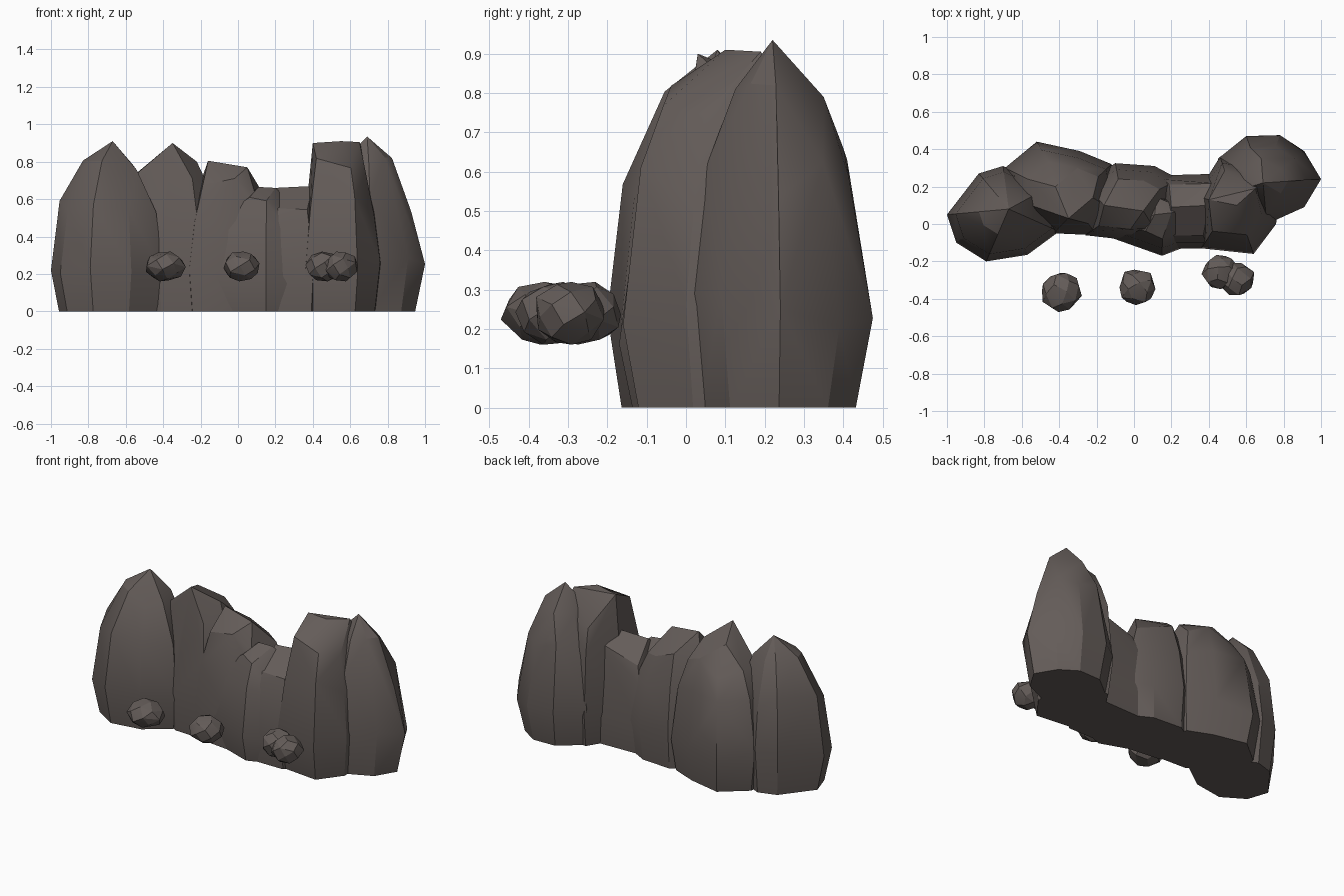
import bpy, bmesh, math, random
from mathutils import Vector

if "Cube" in bpy.data.objects:
    bpy.data.objects.remove(bpy.data.objects["Cube"])

random.seed(4)
stone = bpy.data.materials.new("dark stone")
stone.diffuse_color = (0.127, 0.107, 0.099, 1)
stone.use_nodes = True
stone.node_tree.nodes["Principled BSDF"].inputs["Base Color"].default_value = stone.diffuse_color


def hull_object(name, points, angle=25):
    """Chiselled rock: convex hull of a point cloud, soft facets."""
    bm = bmesh.new()
    for p in points:
        bm.verts.new(p)
    res = bmesh.ops.convex_hull(bm, input=bm.verts)
    junk = {v for v in res["geom_interior"] if isinstance(v, bmesh.types.BMVert)}
    bmesh.ops.delete(bm, geom=list(junk), context='VERTS')
    bmesh.ops.dissolve_limit(bm, angle_limit=math.radians(4), verts=bm.verts, edges=bm.edges)
    bmesh.ops.recalc_face_normals(bm, faces=bm.faces)
    me = bpy.data.meshes.new(name)
    bm.to_mesh(me)
    bm.free()
    me.materials.append(stone)
    ob = bpy.data.objects.new(name, me)
    bpy.context.collection.objects.link(ob)
    bpy.ops.object.select_all(action='DESELECT')
    ob.select_set(True)
    bpy.context.view_layer.objects.active = ob
    bpy.ops.object.shade_smooth_by_angle(angle=math.radians(angle))
    return ob


def boulder(name, outline, peaks, upper=0.45, shoulder=0.83, base=0.84, extra=()):
    """Tall rock: widest outline near z=0.25, drawn in to the peaks above."""
    peaks = [Vector(p) for p in peaks]
    c = sum(peaks, Vector()) / len(peaks)
    pts = peaks + [Vector(p) for p in extra]
    for frac, s in ((0, base), (0.27, 1.0), (0.62, shoulder), (0.85, upper)):
        for x, y in outline:
            wobble = 0 if frac < 0.1 else random.uniform(-0.05, 0.05)
            pts.append((c.x + (x - c.x) * s, c.y + (y - c.y) * s, c.z * frac + wobble))
    hull_object(name, pts)


# tall rocks of the wall, left to right
boulder("left_end_rock",
        [(-1, .05), (-.95, -.1), (-.79, -.2), (-.57, -.165), (-.4, -.04), (-.45, .2), (-.7, .31), (-.83, .27)],
        [(-.67, .08, .91)], 0.48, 0.86, 0.87)
boulder("left_rock",
        [(-.69, .3), (-.7, .1), (-.42, -.05), (-.2, -.06), (-.08, .1), (-.12, .32), (-.29, .39), (-.52, .44)],
        [(-.35, .03, .90), (-.42, .2, .83), (-.22, .14, .80)], 0.66, 0.86, 0.9)
boulder("middle_rock",
        [(-.3, .2), (-.26, -.06), (0, -.09), (.17, -.04), (.24, .24), (.11, .31), (-.1, .325)],
        [(-.16, .1, .805), (.05, .07, .77)], 0.65, 0.86, 0.92)
boulder("front_middle_rock",
        [(-.16, -.06), (.0, -.1), (.15, -.17), (.28, -.12), (.34, .1), (.1, .2)],
        [(.11, .05, .665), (.2, .06, .66)], 0.6, 0.82, 0.85)
boulder("low_gap_rock",
        [(.13, -.13), (.4, -.13), (.5, .05), (.5, .27), (.3, .22), (.14, .26)],
        [(.2, .09, .66), (.4, .1, .67)], 0.7, 0.87, 0.92)
boulder("right_rock",
        [(.33, .15), (.36, -.13), (.64, -.16), (.76, 0), (.78, .3), (.46, .36)],
        [(.4, .13, .90), (.55, .1, .91), (.65, .19, .905)], 0.66, 0.85, 0.87)
boulder("right_end_rock",
        [(.45, .35), (.46, .15), (.71, .0), (.91, .09), (1, .24), (.91, .39), (.78, .475), (.6, .47)],
        [(.69, .22, .935)], 0.43, 0.76, 0.83,
        [(.68, .35, .79), (.66, .4, .66), (.8, .21, .77)])

# small loose stones in front of the wall
for i, (x, y, r) in enumerate([(-.39, -.36, .108), (.015, -.335, .1), (.46, -.255, .098), (.55, -.295, .096)]):
    pts = []
    for k in range(26):
        z = 1 - 2 * (k + 0.5) / 26
        a = k * 2.39996 + i
        w = math.sqrt(1 - z * z) * random.uniform(0.9, 1.06)
        pts.append((x + r * w * math.cos(a), y + r * w * math.sin(a), 0.24 + 0.083 * z))
    hull_object(f"small_stone_{i + 1}", pts, 20)
